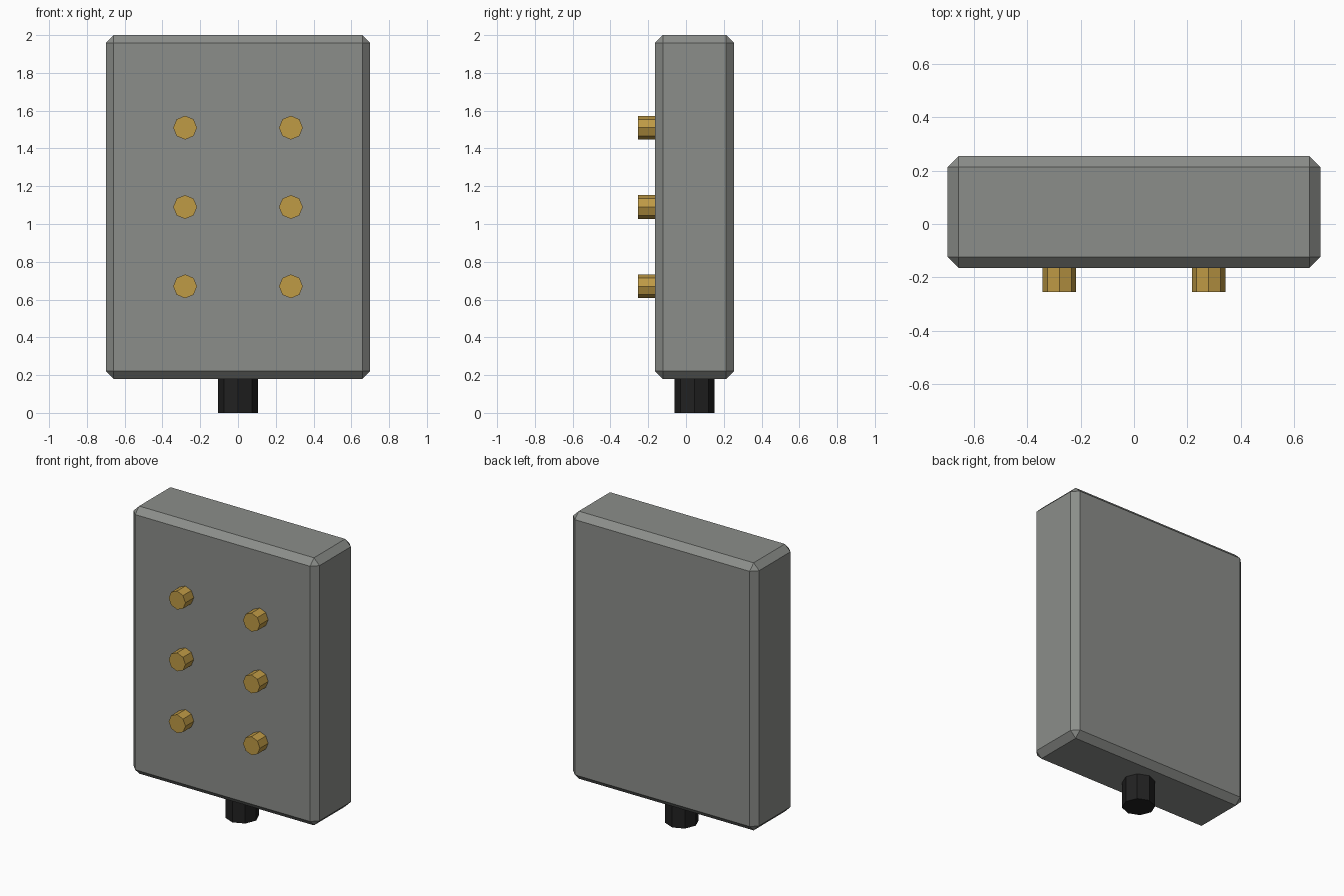
import bpy
import math

if "Cube" in bpy.data.objects:
    bpy.data.objects.remove(bpy.data.objects["Cube"], do_unlink=True)


def material(name, rgb):
    mat = bpy.data.materials.new(name)
    mat.use_nodes = True
    mat.diffuse_color = (*rgb, 1)
    mat.node_tree.nodes["Principled BSDF"].inputs["Base Color"].default_value = (*rgb, 1)
    return mat


grey = material("warm grey", (0.26, 0.27, 0.255))
brass = material("brass", (0.52, 0.325, 0.06))
black = material("black", (0.015, 0.015, 0.015))


def octagon_peg(name, radius, length, location, rotation, mat):
    bpy.ops.mesh.primitive_cylinder_add(
        vertices=8, radius=radius, depth=length, location=location, rotation=rotation)
    peg = bpy.context.object
    peg.name = name
    peg.data.materials.append(mat)
    return peg


# Chamfered housing
bpy.ops.mesh.primitive_cube_add(size=1, location=(0, 0.045, 1.09))
housing = bpy.context.object
housing.name = "housing"
housing.scale = (1.4, 0.42, 1.82)
bpy.ops.object.transform_apply(location=False, rotation=False, scale=True)
bevel = housing.modifiers.new("chamfer", "BEVEL")
bevel.width = 0.042
bevel.segments = 1
housing.data.materials.append(grey)

# Two columns of three front studs
for side, x in (("right", -0.28), ("left", 0.28)):
    for row, z in (("lower", 0.67), ("middle", 1.09), ("upper", 1.51)):
        octagon_peg(f"{row}_{side}_stud", 0.063, 0.09, (x, -0.21, z),
                    (math.pi / 2, 0, 0), brass)

# Connector under the housing
octagon_peg("bottom_connector", 0.105, 0.18, (0, 0.045, 0.09), (0, 0, 0), black)
